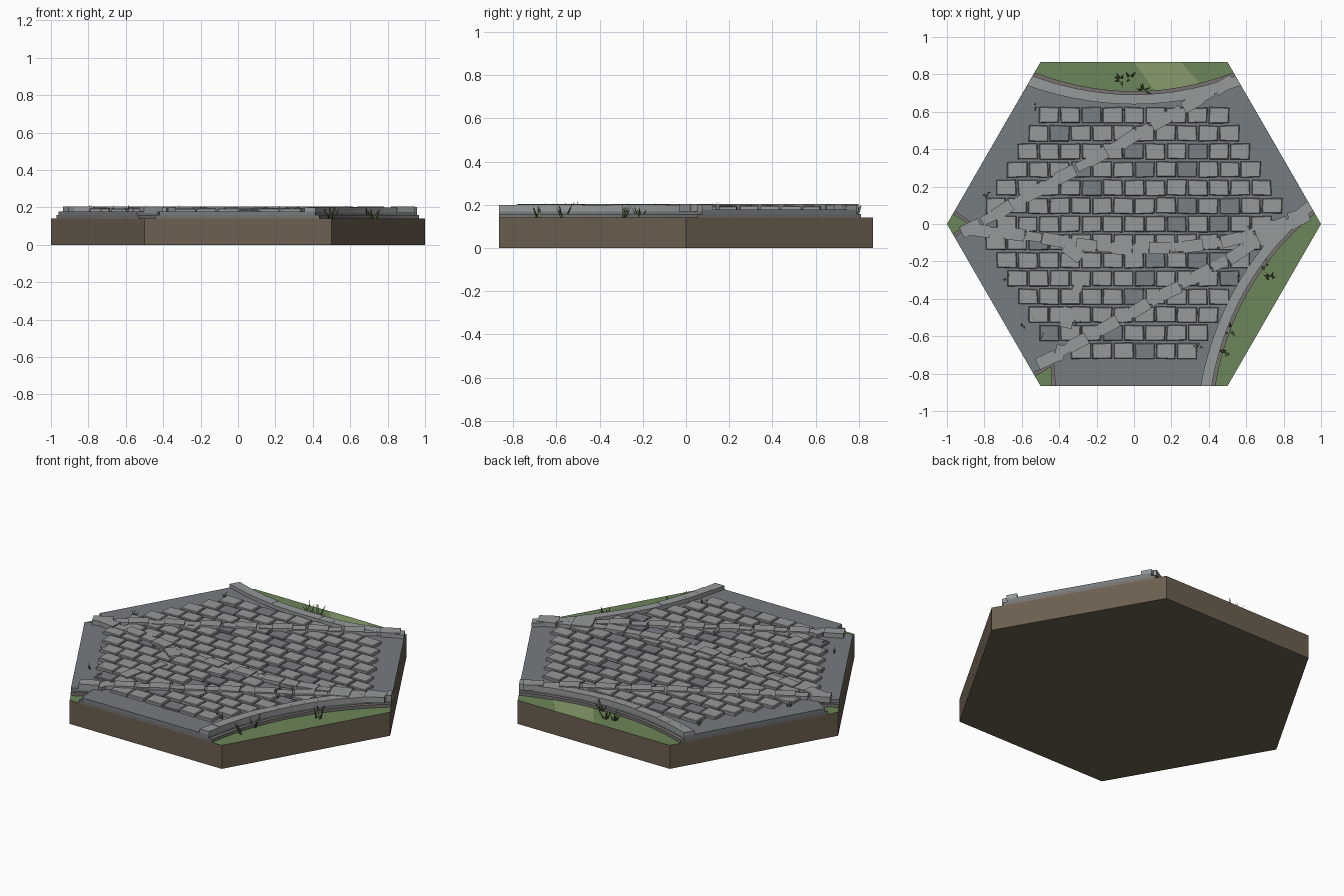
import bpy, bmesh, math, random
from mathutils import Vector, Matrix

if "Cube" in bpy.data.objects:
    bpy.data.objects.remove(bpy.data.objects["Cube"])

random.seed(4)
S3 = math.sqrt(3)


def material(name, rgb):
    m = bpy.data.materials.new(name)
    m.diffuse_color = (*rgb, 1)
    m.use_nodes = True
    m.node_tree.nodes["Principled BSDF"].inputs["Base Color"].default_value = m.diffuse_color
    return m


EARTH = material("earth", (0.15, 0.115, 0.08))
GRASS = material("grass", (0.15, 0.24, 0.10))
LIGHT_GRASS = material("light_grass", (0.24, 0.33, 0.15))
EDGE = material("edge_stone", (0.18, 0.17, 0.16))
ROAD = material("road", (0.18, 0.20, 0.22))
STONE = material("stone", (0.30, 0.32, 0.32))
DARK = material("dark_stone", (0.19, 0.21, 0.23))
BLADE = material("blade", (0.10, 0.16, 0.06))


def finish(bm, name, mats):
    bmesh.ops.recalc_face_normals(bm, faces=bm.faces)
    me = bpy.data.meshes.new(name)
    bm.to_mesh(me)
    bm.free()
    for m in mats:
        me.materials.append(m)
    ob = bpy.data.objects.new(name, me)
    bpy.context.collection.objects.link(ob)
    return ob


def prism(bm, pts, z0, z1, mat=0, inset=0.0):
    """Upright prism over an outline, with an optional chamfer round the top."""
    c = sum((Vector(p) for p in pts), Vector((0, 0))) / len(pts)
    levels = [(z0, 0)] + ([(z1 - inset, 0)] if inset else []) + [(z1, inset)]
    rings = []
    for z, i in levels:
        ring = []
        for p in pts:
            d = Vector(p) - c
            if i:
                d -= d.normalized() * i * 1.4
            ring.append(bm.verts.new((c.x + d.x, c.y + d.y, z)))
        rings.append(ring)
    faces = [bm.faces.new(rings[0][::-1]), bm.faces.new(rings[-1])]
    n = len(pts)
    for a, b in zip(rings, rings[1:]):
        for k in range(n):
            faces.append(bm.faces.new((a[k], a[(k + 1) % n], b[(k + 1) % n], b[k])))
    for f in faces:
        f.material_index = mat
    return faces


def block_pts(x, y, ang, l, w, jit=0.0):
    u = Vector((math.cos(ang), math.sin(ang)))
    v = Vector((-u.y, u.x))
    return [Vector((x, y)) + u * a * l / 2 + v * b * w / 2 +
            Vector((random.uniform(-jit, jit), random.uniform(-jit, jit)))
            for a, b in ((-1, -1), (1, -1), (1, 1), (-1, 1))]


def rot(p, deg):
    return Matrix.Rotation(math.radians(deg), 2) @ Vector(p)


def arc(d, n=14, deg=0):
    """Curved verge boundary on the back hexagon side, moved d toward the road."""
    xe = 0.532 + d / S3
    return [rot((xe * t, 0.71 - d + 0.1 * t * t), deg)
            for t in (1 - 2 * k / n for k in range(n + 1))]


def notch(d, deg=0):
    """Small verge cut-out at the left corner."""
    e = 0.06 + d
    return [rot(p, deg) for p in ((-1 + e / 2, e * S3 / 2), (-0.88 + d, 0),
                                  (-1 + e / 2, -e * S3 / 2))]


# Hexagonal earth base with grass top
hexagon = [(math.cos(math.radians(60 * k)), math.sin(math.radians(60 * k))) for k in range(6)]
bm = bmesh.new()
prism(bm, hexagon, 0, 0.14)[1].material_index = 1
finish(bm, "earth_base", [EARTH, GRASS])

# Lighter patch of grass on the back verge
bm = bmesh.new()
prism(bm, [(0.12, 0.7), (0.4, 0.7), (0.25, 0.866), (0.0, 0.866)], 0.139, 0.1415)
finish(bm, "light_grass_patch", [LIGHT_GRASS])

# Stepped road bed
for name, d, z0, z1, mat in (("road_footing", 0, 0.139, 0.158, EDGE),
                             ("road_bed", 0.02, 0.158, 0.177, ROAD)):
    bm = bmesh.new()
    prism(bm, arc(d, deg=-120) + arc(d) + notch(d) + notch(d, 60), z0, z1)
    finish(bm, name, [mat])

# Curved kerbs along both verges
for name, deg in (("back_kerb", 0), ("right_kerb", -120)):
    bm = bmesh.new()
    a, b = arc(0.018, deg=deg), arc(0.07, deg=deg)
    for k in range(14):
        prism(bm, [b[k], a[k], a[k + 1], b[k + 1]], 0.17,
              0.2 + random.uniform(-0.002, 0.002))
    finish(bm, name, [STONE])

# Paving stones in staggered rows
bm = bmesh.new()
counts = {6: 9, 5: 10, 4: 11, 3: 12, 2: 13, 1: 14, 0: 13, -1: 14,
          -2: 13, -3: 12, -4: 11, -5: 10, -6: 9, -7: 6}
spots = []
for row, n in counts.items():
    for k in range(n):
        x, y = (k - (n - 1) / 2) * 0.1135, row * 0.097
        q = rot((x, y), 120)
        if q.y > 0.59 + 0.1 * (q.x / 0.57) ** 2:
            continue
        dark = random.random() < 0.16
        prism(bm, block_pts(x, y, 0, 0.105, 0.083, 0.003), 0.17,
              random.uniform(0.187, 0.191) if dark else random.uniform(0.192, 0.197),
              int(dark), 0.004)
        spots.append((x, y))
finish(bm, "paving_stones", [STONE, DARK])


# Rows of kerb blocks crossing the road
def block_row(name, ctrl, step):
    pts = [Vector(p) for p in ctrl]
    line = []
    if len(pts) == 2:
        line = [pts[0].lerp(pts[1], k / 60) for k in range(61)]
    else:  # smooth curve through the control points
        ext = [2 * pts[0] - pts[1]] + pts + [2 * pts[-1] - pts[-2]]
        for p0, p1, p2, p3 in zip(ext, ext[1:], ext[2:], ext[3:]):
            for k in range(20):
                t = k / 20
                line.append(0.5 * (2 * p1 + (p2 - p0) * t + (2 * p0 - 5 * p1 + 4 * p2 - p3) * t * t
                                   + (3 * p1 - p0 - 3 * p2 + p3) * t ** 3))
    bm = bmesh.new()
    travelled, nxt, i = 0.0, step / 2, 0
    for a, b in zip(line, line[1:]):
        travelled += (b - a).length
        if travelled >= nxt:
            nxt += step
            d = b - a
            wide = i % 2 == 0
            prism(bm, block_pts(b.x, b.y, math.atan2(d.y, d.x) + random.uniform(-0.08, 0.08),
                                0.11 if wide else 0.085, 0.066 if wide else 0.05),
                  0.17, 0.204 if wide else 0.198)
            i += 1
    finish(bm, name, [STONE])


block_row("long_kerb_back", [(0.53, 0.77), (-0.92, -0.05)], 0.096)
block_row("long_kerb_front", [(0.93, 0.05), (-0.49, -0.74)], 0.096)
block_row("cross_kerb", [(-0.88, -0.03), (-0.59, -0.06), (-0.2, -0.12), (0.1, -0.13),
                         (0.5, -0.09), (0.9, 0.05)], 0.096)
block_row("corner_kerb", [(-0.4, -0.09), (-0.28, -0.2), (-0.29, -0.3), (-0.35, -0.48),
                          (-0.4, -0.7)], 0.19)


# Grass tufts: small leaning three-sided blades
def tuft(bm, x, y, z, h, n, r):
    for _ in range(n):
        a = random.uniform(0, 2 * math.pi)
        out = Vector((math.cos(a), math.sin(a), 0))
        side = Vector((-out.y, out.x, 0))
        c = Vector((x, y, z)) + out * r * 0.25
        tip = bm.verts.new(c + out * r * random.uniform(0.4, 1) + Vector((0, 0, h * random.uniform(0.6, 1))))
        w = h * 0.09
        base = [bm.verts.new(c + o) for o in (side * w, -side * w, out * w)]
        for k in range(3):
            bm.faces.new((base[k], base[(k + 1) % 3], tip))


bm = bmesh.new()
for x, y in ((-0.07, 0.77), (-0.02, 0.78), (0.05, 0.71), (0.69, -0.21), (0.73, -0.29),
             (0.51, -0.57), (0.50, -0.68)):
    tuft(bm, x, y, 0.14, 0.07, 6, 0.04)
finish(bm, "verge_grass_tufts", [BLADE])

bm = bmesh.new()
for x, y in ((0.35, -0.65), (0.33, -0.67), (-0.55, -0.5), (-0.59, -0.54), (-0.48, -0.6),
             (-0.68, -0.29), (-0.79, 0.16), (-0.53, 0.63), (0.31, 0.65), (-0.3, -0.52)):
    tuft(bm, x, y, 0.176, 0.04, 4, 0.022)
for x, y in random.sample(spots, 26):
    tuft(bm, x + 0.056, y + random.uniform(-0.04, 0.04), 0.177, 0.033, 3, 0.016)
finish(bm, "road_grass_tufts", [BLADE])
